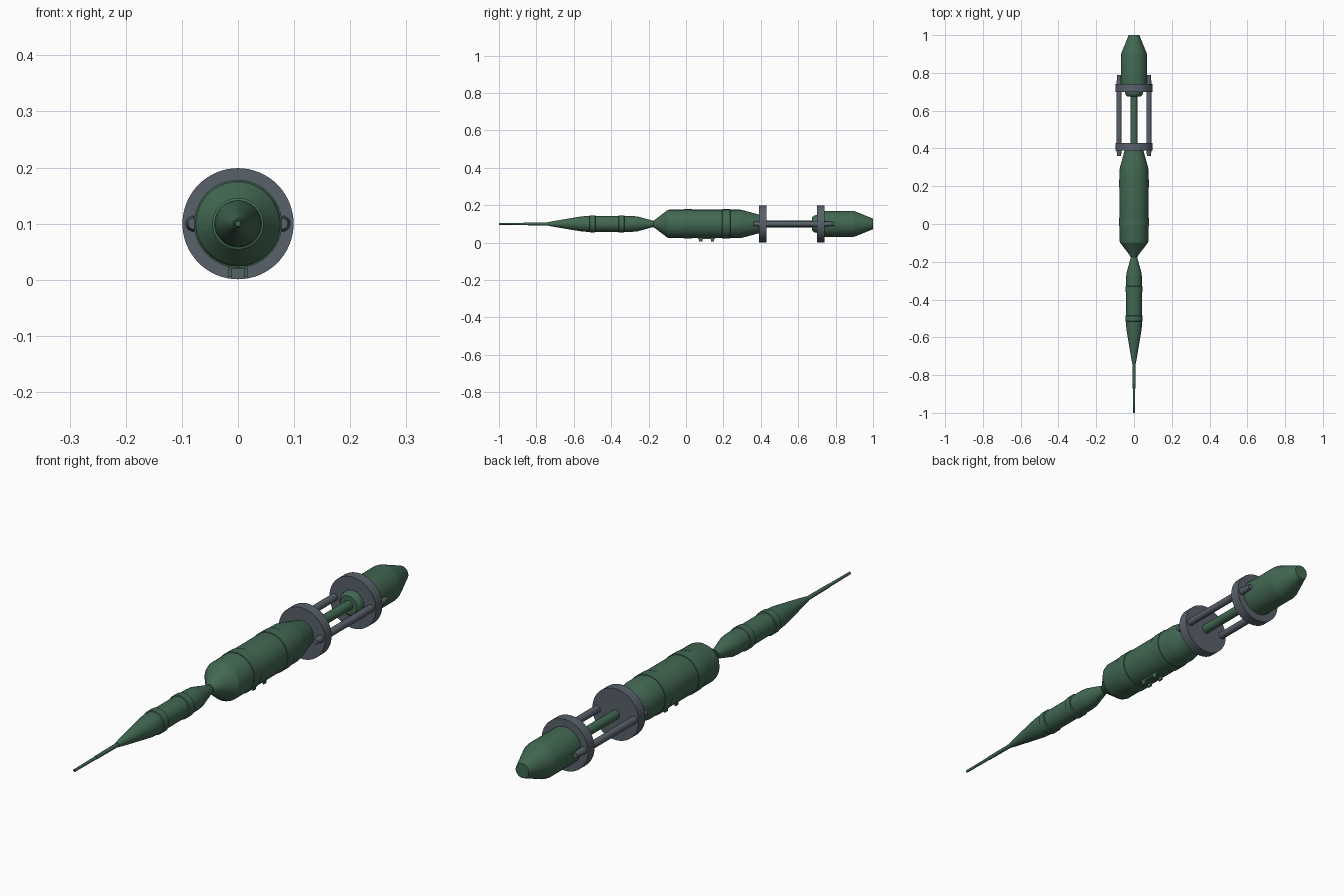
import bpy, bmesh, math
from mathutils import Matrix

if "Cube" in bpy.data.objects:
    bpy.data.objects.remove(bpy.data.objects["Cube"])

AXIS_Z = 0.1


def material(name, rgb):
    m = bpy.data.materials.new(name)
    m.diffuse_color = (*rgb, 1)
    m.use_nodes = True
    m.node_tree.nodes["Principled BSDF"].inputs["Base Color"].default_value = m.diffuse_color
    return m


green = material("dark green paint", (0.055, 0.138, 0.085))
grey = material("grey metal", (0.10, 0.12, 0.145))


def finish(name, bm, mat, smooth=True):
    bmesh.ops.recalc_face_normals(bm, faces=bm.faces)
    me = bpy.data.meshes.new(name)
    bm.to_mesh(me)
    bm.free()
    me.materials.append(mat)
    ob = bpy.data.objects.new(name, me)
    bpy.context.collection.objects.link(ob)
    if smooth:
        bpy.ops.object.select_all(action='DESELECT')
        ob.select_set(True)
        bpy.context.view_layer.objects.active = ob
        bpy.ops.object.shade_smooth_by_angle(angle=math.radians(20))
    return ob


def turned(name, profile, mat, x=0.0, sides=48):
    """Closed solid of revolution about the long axis; profile = (y, radius)."""
    bm = bmesh.new()
    rings = []
    for y, r in profile:
        rings.append([bm.verts.new((x + r * math.cos(2 * math.pi * i / sides), y,
                                    AXIS_Z + r * math.sin(2 * math.pi * i / sides)))
                      for i in range(sides)])
    for a, b in zip(rings, rings[1:]):
        for i in range(sides):
            j = (i + 1) % sides
            bm.faces.new((a[i], a[j], b[j], b[i]))
    bm.faces.new(rings[0])
    bm.faces.new(rings[-1])
    return finish(name, bm, mat)


def box(name, centre, size, mat):
    bm = bmesh.new()
    bmesh.ops.create_cube(bm, size=1, matrix=Matrix.Translation(centre) @ Matrix.Diagonal((*size, 1)))
    return finish(name, bm, mat, False)


# Needle tip and slim front section
turned("needle", [(-1, 0.005), (-0.87, 0.006), (-0.87, 0.007), (-0.73, 0.008)], green, sides=24)
turned("front_section", [(-0.74, 0.009), (-0.71, 0.015), (-0.56, 0.040), (-0.535, 0.042),
                         (-0.285, 0.042), (-0.26, 0.040), (-0.17, 0.015)], green)
for i, y in enumerate((-0.50, -0.345)):
    turned(f"front_band_{i}", [(y - 0.016, 0.041), (y - 0.014, 0.046),
                               (y + 0.014, 0.046), (y + 0.016, 0.041)], green)

# Main body with raised bands
turned("main_body", [(-0.175, 0.018), (-0.165, 0.023), (-0.10, 0.073), (-0.09, 0.076),
                     (0.29, 0.076), (0.305, 0.073), (0.40, 0.047)], green)
for i, y in enumerate((0.01, 0.215)):
    turned(f"body_band_{i}", [(y - 0.022, 0.075), (y - 0.021, 0.0785),
                              (y + 0.021, 0.0785), (y + 0.022, 0.075)], green)

# Underside mount with four lugs
box("mount_plate", (0, 0.11, 0.024), (0.034, 0.09, 0.010), green)
for sx in (-1, 1):
    for y in (0.078, 0.142):
        box("mount_lug", (sx * 0.014, y, 0.015), (0.006, 0.018, 0.020), green)

# Open frame: two discs, side rods and a central rod
for name, y in (("front_disc", 0.39), ("rear_disc", 0.70)):
    turned(name, [(y, 0.099), (y + 0.04, 0.099)], grey, sides=64)
for sx in (-1, 1):
    turned("side_rod", [(0.36, 0.010), (0.39, 0.014), (0.74, 0.014), (0.79, 0.010)],
           grey, x=sx * 0.079, sides=20)
turned("central_rod", [(0.41, 0.018), (0.69, 0.018)], green, sides=24)

# Tail section
turned("tail_collar", [(0.675, 0.036), (0.685, 0.045), (0.71, 0.050)], green)
turned("tail_body", [(0.72, 0.070), (0.89, 0.070), (0.905, 0.067), (1.0, 0.028)], green)
